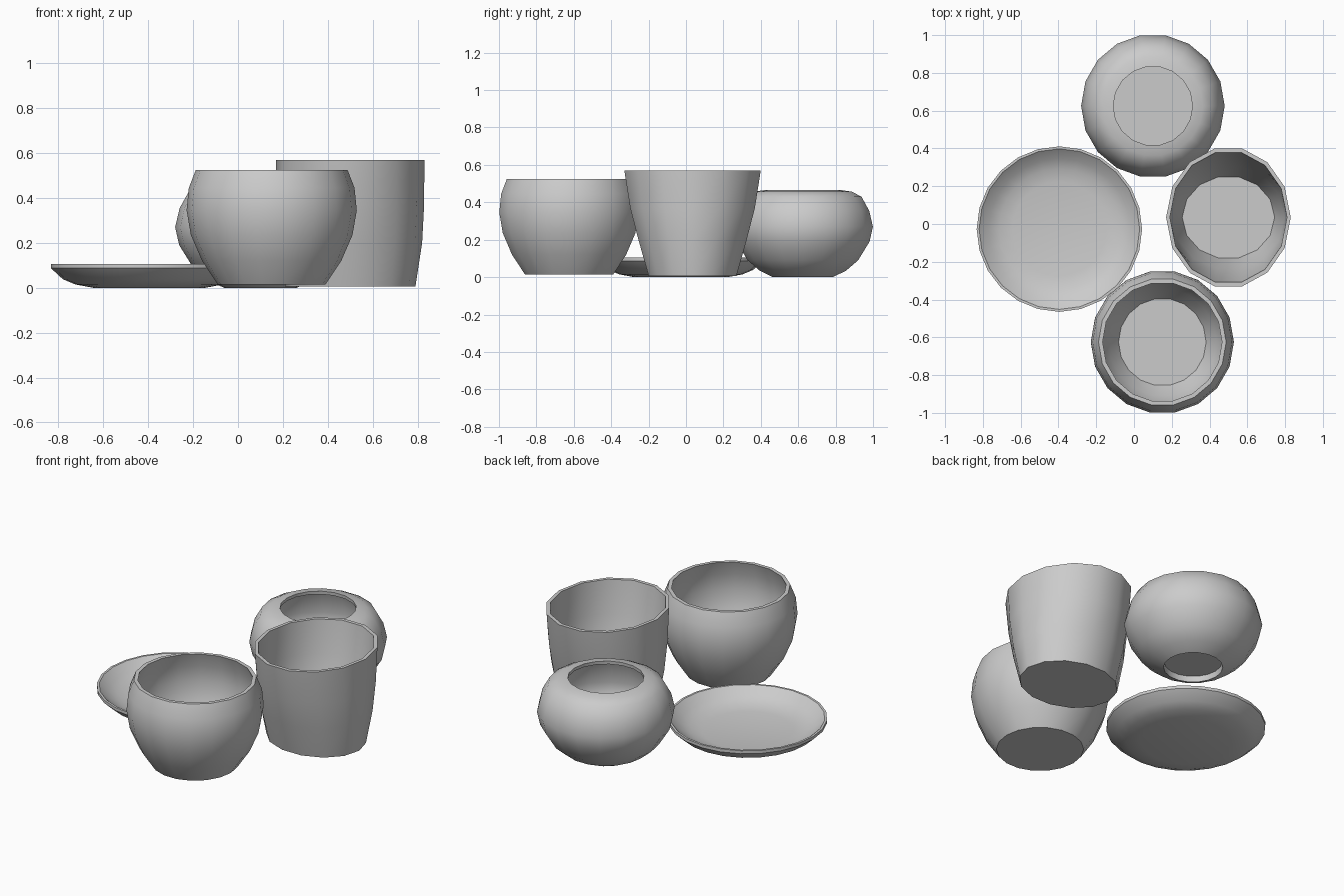
import bpy, bmesh, math


def lathe(name, cx, cy, sides, rings):
    """Closed-ended stack of elliptical rings given as (rx, z) or (rx, ry, z)."""
    bm = bmesh.new()
    loops = []
    for ring in rings:
        rx, ry, z = ring if len(ring) == 3 else (ring[0], ring[0], ring[1])
        loops.append([bm.verts.new((rx * math.cos(2 * math.pi * i / sides),
                                    ry * math.sin(2 * math.pi * i / sides), z))
                      for i in range(sides)])
    for a, b in zip(loops, loops[1:]):
        for i in range(sides):
            j = (i + 1) % sides
            bm.faces.new((a[i], a[j], b[j], b[i]))
    bm.faces.new(loops[0][::-1])
    bm.faces.new(loops[-1])
    bmesh.ops.recalc_face_normals(bm, faces=bm.faces[:])
    mesh = bpy.data.meshes.new(name)
    bm.to_mesh(mesh)
    bm.free()
    obj = bpy.data.objects.new(name, mesh)
    obj.location = (cx, cy, 0)
    bpy.context.collection.objects.link(obj)
    bpy.ops.object.select_all(action='DESELECT')
    obj.select_set(True)
    bpy.context.view_layer.objects.active = obj
    bpy.ops.object.shade_smooth_by_angle(angle=math.radians(38))
    return obj


# Shallow plate
lathe("plate", -0.395, -0.027, 24, [
    (0.25, 0.0), (0.33, 0.015), (0.385, 0.038), (0.438, 0.087), (0.438, 0.105),
    (0.425, 0.105), (0.375, 0.062), (0.32, 0.038), (0.25, 0.025)])

# Round open bowl at the front
lathe("bowl", 0.15, -0.625, 18, [
    (0.24, 0.015), (0.31, 0.12), (0.36, 0.235), (0.379, 0.345), (0.369, 0.445),
    (0.338, 0.525), (0.316, 0.525), (0.345, 0.44), (0.354, 0.345),
    (0.337, 0.24), (0.287, 0.125), (0.232, 0.04)])

# Tall tapered cup, slightly oval
lathe("cup", 0.5, 0.035, 14, [
    (0.29, 0.24, 0.005), (0.32, 0.297, 0.2), (0.329, 0.342, 0.37),
    (0.33, 0.374, 0.57), (0.31, 0.352, 0.57), (0.309, 0.322, 0.37),
    (0.297, 0.277, 0.2), (0.245, 0.22, 0.03)])

# Squat round pot with a narrow mouth and a recessed foot
lathe("round_pot", 0.1, 0.625, 18, [
    (0.16, 0.035), (0.163, 0.0), (0.235, 0.035), (0.3, 0.09), (0.362, 0.19),
    (0.38, 0.27), (0.36, 0.355), (0.318, 0.43), (0.265, 0.457), (0.21, 0.465),
    (0.212, 0.445), (0.3, 0.41), (0.355, 0.27), (0.338, 0.195),
    (0.282, 0.11), (0.22, 0.06)])
